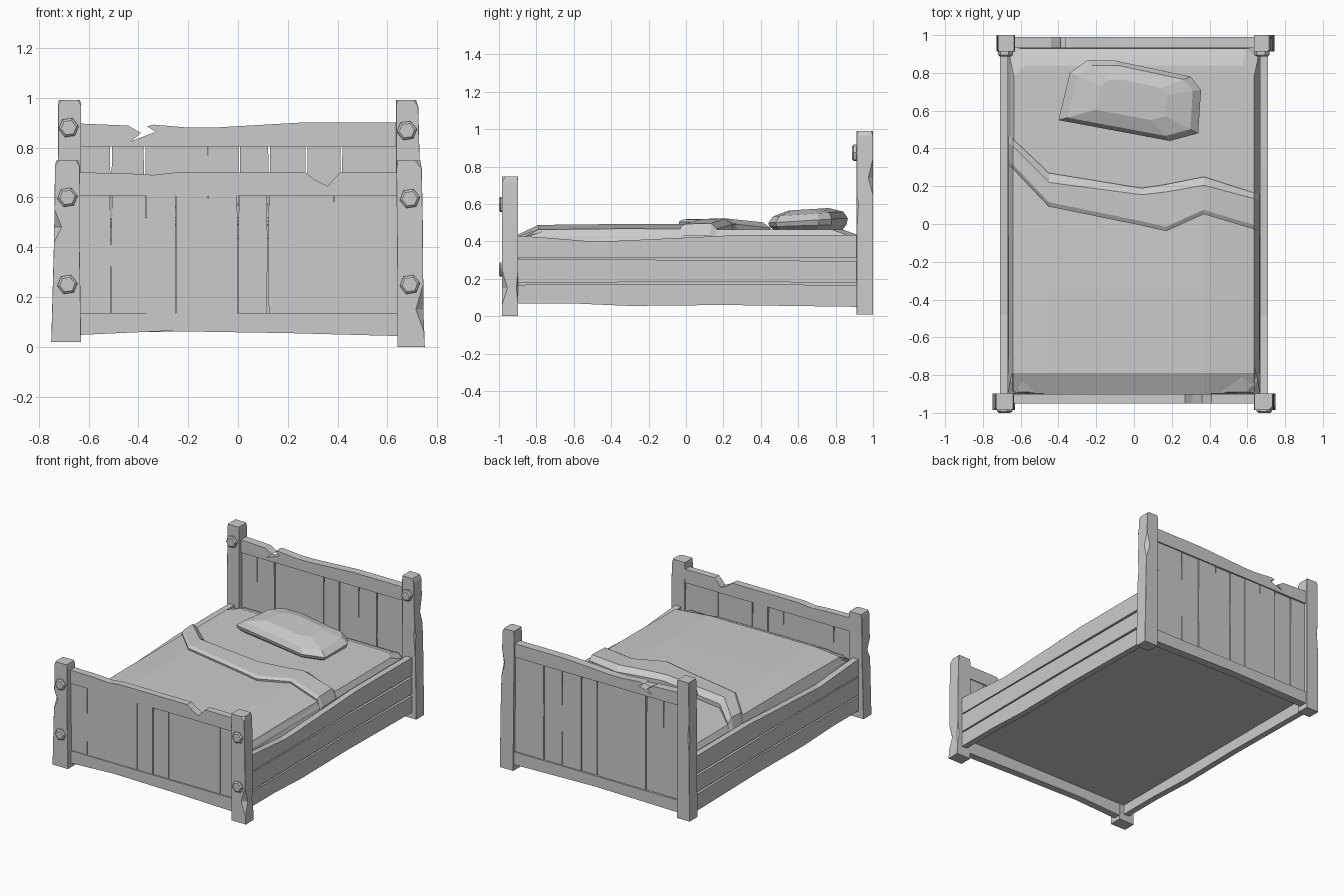
import bpy, bmesh, math, random
from mathutils import Vector

if "Cube" in bpy.data.objects:
    bpy.data.objects.remove(bpy.data.objects["Cube"])
random.seed(4)


def finish(name, bm):
    bmesh.ops.recalc_face_normals(bm, faces=bm.faces)
    me = bpy.data.meshes.new(name)
    bm.to_mesh(me)
    bm.free()
    ob = bpy.data.objects.new(name, me)
    bpy.context.collection.objects.link(ob)
    return ob


def prism(name, pts, axis, lo, hi):
    """Extrude an (a, z) outline along x or y from lo to hi."""
    place = (lambda a, z: (lo, a, z)) if axis == 'x' else (lambda a, z: (a, lo, z))
    bm = bmesh.new()
    f = bm.faces.new([bm.verts.new(place(a, z)) for a, z in pts])
    ext = bmesh.ops.extrude_face_region(bm, geom=[f])['geom']
    step = Vector((hi - lo, 0, 0)) if axis == 'x' else Vector((0, hi - lo, 0))
    bmesh.ops.translate(bm, vec=step, verts=[v for v in ext if isinstance(v, bmesh.types.BMVert)])
    return finish(name, bm)


def loft(name, rows, closed):
    """Skin rows of points; closed rows become a capped solid."""
    bm = bmesh.new()
    vr = [[bm.verts.new(p) for p in r] for r in rows]
    n = len(rows[0])
    for a, b in zip(vr, vr[1:]):
        for i in range(n if closed else n - 1):
            j = (i + 1) % n
            bm.faces.new((a[i], a[j], b[j], b[i]))
    if closed:
        bm.faces.new(vr[0])
        bm.faces.new(vr[-1])
    return finish(name, bm)


# Posts: square columns with chips cut from the outer corners
def post(name, y0, y1, levels):
    """levels: (z, x0, x1, chip) where chip = (front-left, front-right, back-right, back-left)"""
    rows = []
    for z, x0, x1, chip in levels:
        a, b, c, d = [max(k, .001) for k in chip]
        rows.append([(x0 + a, y0, z), (x1 - b, y0, z), (x1, y0 + b, z), (x1, y1 - c, z),
                     (x1 - c, y1, z), (x0 + d, y1, z), (x0, y1 - d, z), (x0, y0 + a, z)])
    loft(name, rows, True)


o = (0, 0, 0, 0)
post("foot_post_left", -.985, -.897, [(.02, -.75, -.63, o), (.42, -.739, -.636, o), (.48, -.738, -.636, (.03, 0, 0, 0)),
                                      (.55, -.737, -.636, o), (.725, -.735, -.635, o),
                                      (.747, -.73, -.64, (.01, .01, .005, .005))])
post("foot_post_right", -.985, -.897, [(0, .64, .75, o), (.06, .64, .748, o), (.15, .64, .744, (0, .03, .01, 0)),
                                       (.25, .64, .744, o), (.5, .638, .742, o), (.715, .636, .738, o),
                                       (.747, .637, .732, (.005, .02, .005, .005))])
post("head_post_left", .912, 1, [(.02, -.728, -.63, o), (.5, -.724, -.63, o), (.6, -.724, -.63, (0, 0, 0, .01)),
                                 (.7, -.723, -.63, o), (.97, -.722, -.63, o), (.99, -.72, -.634, (.01, .01, .005, .005))])
post("head_post_right", .912, 1, [(.01, .64, .745, o), (.45, .638, .738, o), (.6, .636, .734, (0, .01, 0, 0)),
                                  (.65, .635, .733, o), (.74, .635, .73, (0, 0, .025, 0)), (.84, .635, .727, o),
                                  (.965, .635, .724, o), (.99, .635, .715, (.005, .01, .01, .005))])

# Footboard and headboard rails
prism("footboard_top_rail", [(-.65, .605), (.65, .605), (.65, .70), (.41, .70), (.39, .68), (.36, .645),
                             (.31, .67), (.27, .70), (-.25, .70), (-.34, .69), (-.46, .697), (-.65, .70)],
      'y', -.95, -.9)
prism("footboard_bottom_rail", [(-.65, .047), (-.3, .063), (.2, .055), (.65, .043), (.65, .135), (-.65, .135)],
      'y', -.95, -.9)
prism("headboard_top_rail", [(-.65, .805), (.65, .805), (.65, .90), (.25, .90), (-.1, .88), (-.2, .88),
                             (-.34, .892), (-.365, .885), (-.33, .863), (-.43, .825), (-.39, .858),
                             (-.44, .888), (-.65, .897)], 'y', .932, .99)
prism("headboard_bottom_rail", [(-.65, .055), (0, .065), (.65, .05), (.65, .14), (-.65, .14)], 'y', .932, .99)


# Upright planks; the listed seams stand open, the others are tight
def planks(name, cuts, open_seams, y0, y1, z0, z1):
    gaps = []
    for c in cuts:
        wide = .004 if c in open_seams else .0006
        gaps.append((c, random.uniform(.3, 1) * wide, wide))
    zm = z0 + (z1 - z0) * .55
    for i, (a, b) in enumerate(zip(gaps, gaps[1:])):
        off = random.uniform(-.004, .004)
        prism(f"{name}_plank_{i + 1}", [(a[0] + a[1], z0), (b[0] - b[1], z0), (b[0] - b[1] * .5, zm),
                                        (b[0] - b[2], z1), (a[0] + a[2], z1), (a[0] + a[1] * .5, zm)],
              'y', y0 + off, y1 + off)


planks("footboard", [-.65, -.51, -.37, -.25, -.12, 0, .12, .385, .52, .65], [-.51, 0, .12],
       -.942, -.91, .12, .62)
planks("headboard", [-.65, -.51, -.375, -.245, -.12, .005, .125, .275, .415, .52, .65],
       [-.51, -.375, .005, .125, .275, .415], .945, .978, .12, .82)

# Three boards along each side
boards = {
    "lower": [(-.9, .068), (-.6, .068), (-.3, .055), (.2, .06), (.92, .05), (.92, .165), (.2, .173), (-.9, .168)],
    "middle": [(-.9, .178), (0, .184), (.92, .18), (.92, .295), (.3, .298), (-.3, .303), (-.9, .305)],
    "upper": [(-.9, .312), (.92, .31), (.92, .435), (.3, .435), (.0, .42), (-.48, .398), (-.75, .42), (-.9, .43)],
}
for side, s in (("left", -1), ("right", 1)):
    for k, pts in boards.items():
        prism(f"{side}_{k}_board", pts, 'x', s * .667, s * .71)


# Hex bolts in two tiers
def bolt(name, x, y, z):
    def ring(r, yy):
        return [(x + r * math.cos(i * math.pi / 3 + .15), yy, z + r * math.sin(i * math.pi / 3 + .15))
                for i in range(6)]
    loft(name, [ring(.041, y + .01), ring(.041, y - .007), ring(.031, y - .015)], True)


for i, (x, z) in enumerate([(-.685, .6), (.69, .595), (-.685, .25), (.69, .25)]):
    bolt(f"foot_bolt_{i + 1}", x, -.985, z)
for i, (x, z) in enumerate([(-.68, .88), (.678, .868)]):
    bolt(f"head_bolt_{i + 1}", x, .903, z)


# Mattress with clipped corners
def clipped(hx, y0, y1, c, z):
    return [(-hx + c, y0, z), (hx - c, y0, z), (hx, y0 + c, z), (hx, y1 - c, z),
            (hx - c, y1, z), (-hx + c, y1, z), (-hx, y1 - c, z), (-hx, y0 + c, z)]


loft("mattress", [clipped(.667, -.9, .932, .005, .135), clipped(.667, -.9, .932, .005, .38),
                  clipped(.655, -.89, .93, .06, .43), clipped(.635, -.8, .84, .06, .463)], True)

# Blanket body and folded top edge
xs = [-.665, -.64, -.45, .04, .17, .37, .635, .665]
drop = [.09, .02, 0, 0, 0, 0, .025, .09]
front = [.32, .30, .10, .0, -.03, .06, -.02, -.03]
ridge = [.43, .41, .22, .155, .17, .205, .135, .13]
back = [.47, .45, .27, .19, .21, .25, .165, .16]


def row(ys, z, k=1.0):
    return [(x, y, z - d * k) for x, y, d in zip(xs, ys, drop)]


foot = [-.82, -.89, -.9, -.9, -.9, -.9, -.89, -.82]
loft("blanket", [row(foot, .38, 0), row(foot, .435), row([-.79] * 8, .488), row([-.35] * 8, .493),
                 row(front, .492)], False)
loft("blanket_fold", [row(front, .46), row([f - .008 for f in front], .505), row([f + .015 for f in front], .518),
                      row(ridge, .522), row(back, .492), row(back, .455)], False)

# Pillow, faceted and askew
outline = [(-.40, .55), (-.34, .80), (-.25, .865), (-.10, .865), (.30, .78), (.355, .71), (.34, .48), (.19, .44)]
cx, cy = -.01, .66


def pillow_ring(s, z, tilt):
    return [(cx + (x - cx) * s, cy + (y - cy) * s, z + tilt * (y - cy)) for x, y in outline]


loft("pillow", [pillow_ring(.86, .462, 0), pillow_ring(.97, .485, .03), pillow_ring(1, .512, .06),
                pillow_ring(.88, .547, .06), pillow_ring(.5, .572, .03)], True)
